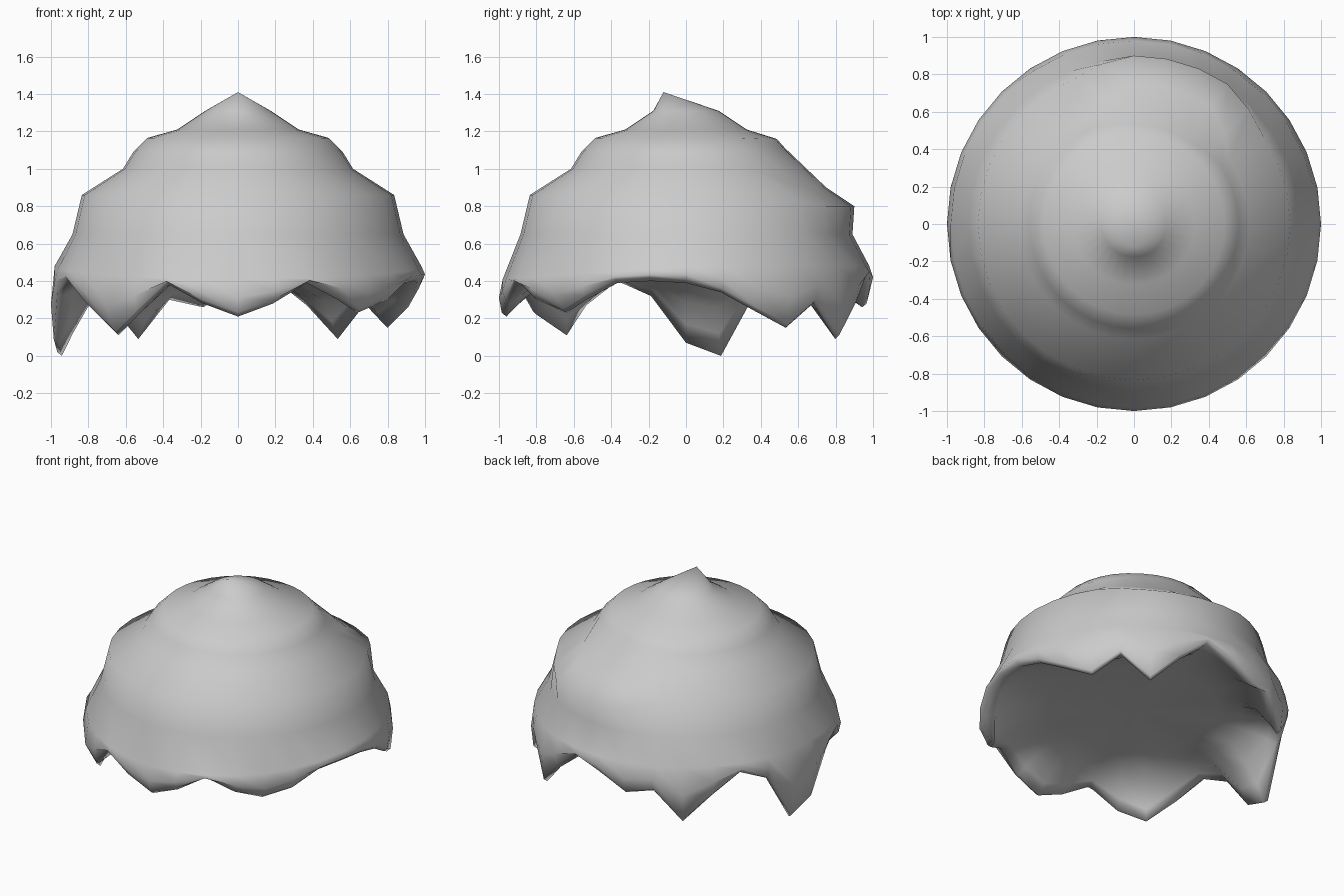
import bpy, bmesh, math

if "Cube" in bpy.data.objects:
    bpy.data.objects.remove(bpy.data.objects["Cube"])

SEG = 32
# Ragged rim height for each of the 32 columns, counter-clockwise from +x
RIM = [.39, .34, .24, .15, .28, .09, .27, .42,
       .36, .26, .30, .09, .27, .41, .33, .00,
       .07, .32, .40, .27, .11, .22, .38, .28,
       .21, .28, .39, .30, .23, .30, .39, .40]
# Stepped dome profile (radius, height); the back has a lower, wider ledge
FRONT = [(.175, 1.31), (.325, 1.21), (.485, 1.165), (.56, 1.09),
         (.615, 1.0), (.835, .86), (.885, .65), (.98, .48)]
BACK = [(.175, 1.31), (.325, 1.21), (.485, 1.16), (.53, 1.11),
        (.75, .90), (.90, .80), (.89, .65), (.98, .48)]


def column(i):
    """Profile of one column: dome, tip of the rim, then the hollow inside."""
    a = 2 * math.pi * i / SEG
    off = abs(math.degrees(a) - 74)
    w = min(1, max(0, (40 - off) / 22))
    pts = [(f[0] + (b[0] - f[0]) * w, f[1] + (b[1] - f[1]) * w)
           for f, b in zip(FRONT, BACK)]
    z = RIM[i]
    tuck = .94 if i in (20, 28) else 1      # front corner points curl inward
    top = .48 - .07 * max(0, -math.sin(a))
    pts[-1] = (.98, top)
    pts.append((1.0, z + .5 * (top - z)))
    pts.append((.985 * tuck, z + .02))
    pts.append((.96 * tuck, z))
    # inside of the rim rising gently to a nearly flat ceiling
    for r, t in ((.90, .28), (.82, .6), (.70, .88), (.55, 1)):
        pts.append((r, z + t * (.43 - z)))
    return [(r * math.cos(a), r * math.sin(a), h) for r, h in pts]


# Dome shell: loft the columns around the axis, close with an offset tip
# above and a ceiling centre below
bm = bmesh.new()
cols = [[bm.verts.new(p) for p in column(i)] for i in range(SEG)]
tip = bm.verts.new((0, -.12, 1.41))
ceiling = bm.verts.new((0, 0, .43))
for i in range(SEG):
    a, b = cols[i], cols[(i + 1) % SEG]
    bm.faces.new((tip, a[0], b[0]))
    bm.faces.new((ceiling, b[-1], a[-1]))
    for k in range(len(a) - 1):
        bm.faces.new((a[k], a[k + 1], b[k + 1], b[k]))
for f in bm.faces:
    f.smooth = True
mesh = bpy.data.meshes.new("ragged_dome_shell")
bm.to_mesh(mesh)
bm.free()
shell = bpy.data.objects.new("ragged_dome_shell", mesh)
bpy.context.collection.objects.link(shell)
